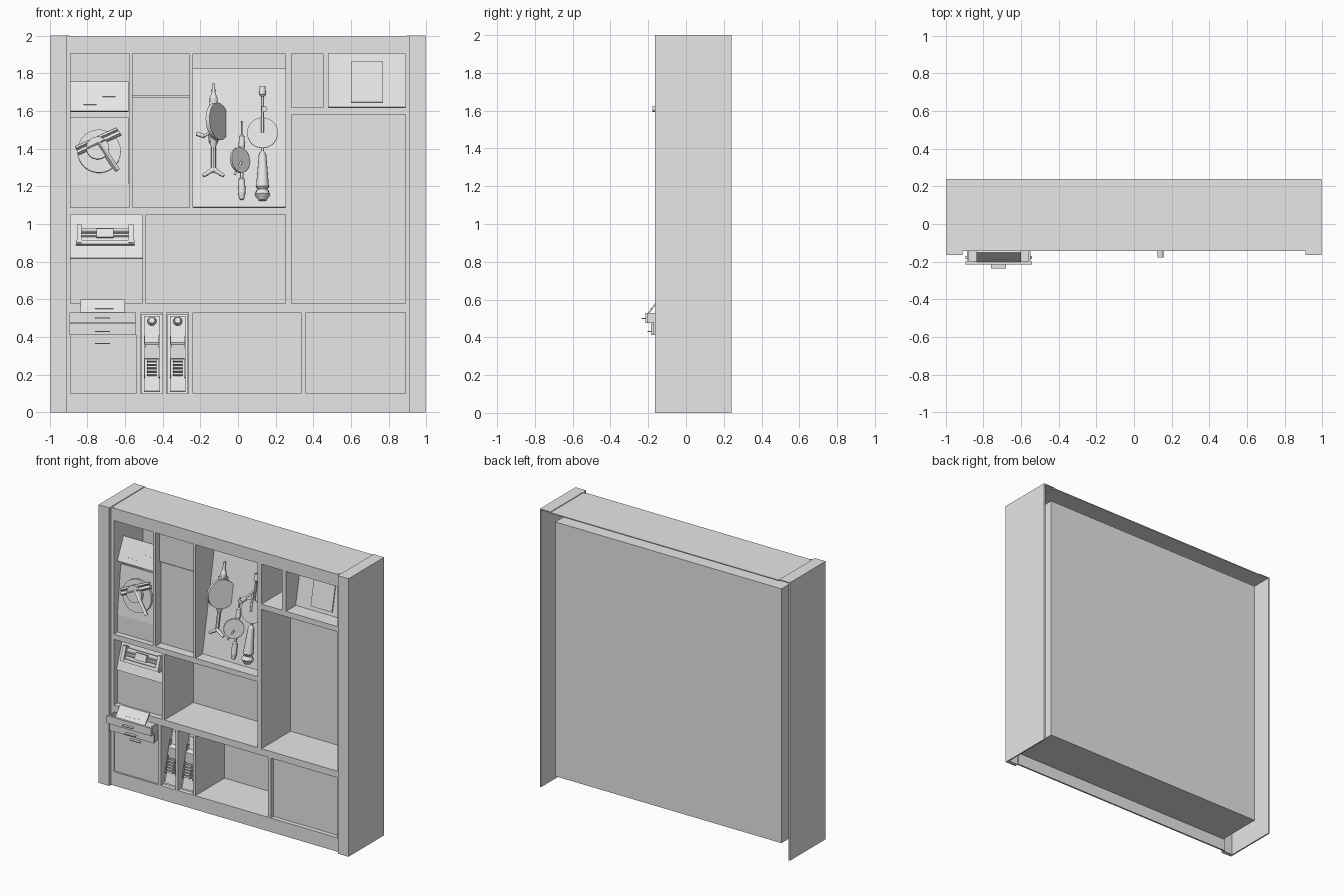
import bpy, bmesh, math
from mathutils import Vector

if "Cube" in bpy.data.objects:
    bpy.data.objects.remove(bpy.data.objects["Cube"], do_unlink=True)

grey = bpy.data.materials.new("plain_grey")
grey.use_nodes = True
grey.diffuse_color = (0.8, 0.8, 0.8, 1)
grey.node_tree.nodes["Principled BSDF"].inputs["Base Color"].default_value = (0.8, 0.8, 0.8, 1)


def finish(name, bm, smooth=False):
    bmesh.ops.recalc_face_normals(bm, faces=bm.faces)
    me = bpy.data.meshes.new(name)
    bm.to_mesh(me)
    bm.free()
    me.materials.append(grey)
    ob = bpy.data.objects.new(name, me)
    bpy.context.collection.objects.link(ob)
    if smooth:
        bpy.ops.object.select_all(action='DESELECT')
        ob.select_set(True)
        bpy.context.view_layer.objects.active = ob
        bpy.ops.object.shade_smooth_by_angle()
    return ob


def prism(name, x0, x1, yz):
    """Extrude a y-z outline along x."""
    bm = bmesh.new()
    face = bm.faces.new([bm.verts.new((x0, y, z)) for y, z in yz])
    new = bmesh.ops.extrude_face_region(bm, geom=[face])["geom"]
    verts = [v for v in new if isinstance(v, bmesh.types.BMVert)]
    bmesh.ops.translate(bm, verts=verts, vec=(x1 - x0, 0, 0))
    return finish(name, bm)


def box(name, x0, x1, y0, y1, z0, z1):
    return prism(name, x0, x1, [(y0, z0), (y1, z0), (y1, z1), (y0, z1)])


def rod(name, p, q, r1, r2=None, n=16):
    """Round or tapered bar between two points."""
    p, q = Vector(p), Vector(q)
    bm = bmesh.new()
    bmesh.ops.create_cone(bm, cap_ends=True, segments=n, radius1=r1,
                          radius2=r1 if r2 is None else r2, depth=(q - p).length)
    rot = (q - p).to_track_quat('Z', 'Y').to_matrix().to_4x4()
    bm.transform(rot)
    bmesh.ops.translate(bm, verts=bm.verts, vec=(p + q) / 2)
    return finish(name, bm, True)


class Board:
    """A leaning display board; parts sit on it at a given offset."""
    def __init__(self, name, x0, x1, z0, y0, z1, y1, thick=0.015):
        self.a, self.b = Vector((y0, z0)), Vector((y1, z1))
        d = (self.b - self.a).normalized()
        self.n = Vector((-d.y, d.x))
        self.slab(name, x0, x1, z0, z1, -thick, thick)

    def yz(self, z, off):
        t = (z - self.a.y) / (self.b.y - self.a.y)
        return self.a.lerp(self.b, t) + self.n * off

    def pt(self, x, z, off):
        return (x, *self.yz(z, off))

    def slab(self, name, x0, x1, z0, z1, off, depth):
        return prism(name, x0, x1, [self.yz(z0, off), self.yz(z1, off),
                                    self.yz(z1, off + depth), self.yz(z0, off + depth)])

    def rod(self, name, p, q, r1, r2=None, n=16):
        return rod(name, self.pt(*p), self.pt(*q), r1, r2, n)

    def lathe(self, name, x, off, profile):
        for (za, ra), (zb, rb) in zip(profile, profile[1:]):
            self.rod(name, (x, za, off), (x, zb, off), ra, rb, 12)


# Outer shell: stiles, thin sides, top and rails, open at back and below
for s, side in ((-1, "right"), (1, "left")):
    a, b, c = sorted((s * 0.91, s * 0.995))[0], sorted((s * 0.91, s * 0.995))[1], s * 0.99
    box(side + "_stile", a, b, -0.165, -0.14, 0, 2)
    box(side + "_side_panel", c - 0.005, c + 0.005, -0.14, 0.24, 0, 2)
    box(side + "_top_cap", a, b, -0.165, 0.24, 1.993, 2)
    box(side + "_carcass_wall", *sorted((s * 0.89, s * 0.9)), -0.14, 0.2, 0.09, 1.91)
    box(side + "_face_strip", *sorted((s * 0.895, s * 0.912)), -0.142, -0.13, 0, 2)
box("top_panel", -0.91, 0.91, -0.14, 0.24, 1.988, 1.995)
box("top_rail", -0.91, 0.91, -0.142, -0.13, 1.915, 1.995)
box("bottom_rail", -0.91, 0.91, -0.142, -0.13, 0, 0.1)
box("carcass_back", -0.9, 0.9, 0.19, 0.2, 0.086, 1.91)
box("carcass_top", -0.9, 0.9, -0.14, 0.2, 1.905, 1.915)
box("carcass_floor", -0.9, 0.9, -0.14, 0.2, 0.086, 0.1)

# Shelves and dividers
for name, x0, x1, z0, z1 in (
        ("lower_shelf", -0.895, 0.895, 0.53, 0.578),
        ("middle_shelf", -0.895, 0.253, 1.05, 1.088),
        ("upper_right_shelf", 0.285, 0.895, 1.58, 1.618),
        ("main_divider", 0.253, 0.285, 0.578, 1.91),
        ("upper_right_divider", 0.45, 0.48, 1.618, 1.91),
        ("left_column_divider", -0.577, -0.56, 1.088, 1.91),
        ("tool_bay_divider", -0.258, -0.24, 1.088, 1.91),
        ("middle_left_divider", -0.508, -0.487, 0.578, 1.05),
        ("drawer_divider", -0.54, -0.515, 0.1, 0.53),
        ("plane_divider", -0.4, -0.38, 0.1, 0.53),
        ("plane_bay_divider", -0.262, -0.24, 0.1, 0.53),
        ("lower_right_divider", 0.335, 0.36, 0.1, 0.53)):
    box(name, x0, x1, -0.14, 0.19, z0, z1)

# Flat fronts set into the bays
box("lower_right_door", 0.36, 0.89, -0.11, -0.095, 0.1, 0.53)
box("tall_cupboard_door", -0.56, -0.258, -0.075, -0.06, 1.088, 1.67)
box("upper_cupboard_door", -0.56, -0.258, -0.09, -0.075, 1.68, 1.91)
box("wheel_bay_front", -0.89, -0.577, -0.1, -0.085, 1.088, 1.215)
box("vise_bay_front", -0.89, -0.508, -0.1, -0.085, 0.578, 0.82)

# Drawers with handles, upper two pulled out
for i, (z0, z1, y) in enumerate(((0.475, 0.53, -0.215), (0.412, 0.472, -0.185), (0.1, 0.41, -0.13))):
    box("drawer_front", -0.895, -0.54, y, y + 0.015, z0, z1)
    box("drawer_bottom", -0.88, -0.555, y + 0.015, 0.1, z0, z0 + 0.01)
    for x in (-0.885, -0.56):
        box("drawer_side", x, x + 0.01, y + 0.015, 0.1, z0, min(z1, z0 + 0.055))
    hz = (0.5, 0.43, 0.365)[i]
    box("drawer_handle", -0.76, -0.68, y - 0.02, y, hz - 0.003, hz + 0.003)
label = Board("drawer_label", -0.835, -0.6, 0.525, -0.205, 0.6, -0.15, 0.008)
label.slab("drawer_label_strip", -0.76, -0.66, 0.55, 0.555, 0, 0.003)

# Left column display boards
sign = Board("upper_label_board", -0.89, -0.58, 1.6, -0.1, 1.755, -0.03)
sign.slab("label_line", -0.82, -0.75, 1.632, 1.637, 0, 0.004)
sign.slab("label_line", -0.72, -0.65, 1.675, 1.68, 0, 0.004)
wb = Board("wheel_board", -0.89, -0.58, 1.215, -0.1, 1.565, -0.06)
wb.rod("wheel_disc", (-0.737, 1.385, 0), (-0.737, 1.385, 0.018), 0.115, n=40)
wb.rod("wheel_hub", (-0.745, 1.4, 0.018), (-0.745, 1.4, 0.04), 0.06, n=24)
wb.rod("wheel_cross_arm", (-0.85, 1.375, 0.03), (-0.625, 1.48, 0.03), 0.014, n=4)
wb.rod("wheel_fence", (-0.86, 1.4, 0.025), (-0.64, 1.5, 0.025), 0.01, n=4)
wb.rod("wheel_long_arm", (-0.74, 1.43, 0.035), (-0.64, 1.28, 0.035), 0.015, n=4)

vb = Board("vise_board", -0.89, -0.508, 0.82, -0.11, 1.05, -0.03)
vb.slab("vise_base", -0.86, -0.55, 0.885, 0.905, 0, 0.03)
vb.slab("vise_bed", -0.83, -0.58, 0.9, 0.975, 0, 0.015)
vb.slab("vise_slide", -0.75, -0.66, 0.92, 0.965, 0.015, 0.02)
for x in (-0.855, -0.58):
    vb.slab("vise_jaw", x, x + 0.025, 0.89, 0.985, 0, 0.035)
for z in (0.93, 0.95):
    vb.rod("vise_screw", (-0.85, z, 0.02), (-0.56, z, 0.02), 0.006, n=8)

# Upper right leaning board with a sheet
sb = Board("sheet_board", 0.48, 0.89, 1.62, -0.03, 1.905, 0.03)
sb.slab("sheet", 0.6, 0.77, 1.645, 1.86, 0, 0.008)

# Hand planes on sloped rests
for x in (-0.457, -0.32):
    pb = Board("plane_rest", x - 0.056, x + 0.056, 0.1, -0.11, 0.52, -0.0)
    pb.slab("plane_sole", x - 0.042, x + 0.042, 0.11, 0.51, 0, 0.012)
    for s in (-0.042, 0.036):
        pb.slab("plane_cheek", x + s, x + s + 0.006, 0.18, 0.4, 0.012, 0.02)
    pb.rod("plane_knob_stem", (x, 0.475, 0.01), (x, 0.475, 0.04), 0.012)
    pb.rod("plane_knob", (x, 0.475, 0.035), (x, 0.475, 0.06), 0.024, 0.016)
    prism("plane_blade_cap", x - 0.036, x + 0.036,
          [pb.yz(0.37, 0.01), pb.yz(0.35, 0.045), pb.yz(0.28, 0.025), pb.yz(0.28, 0.01)])
    for k in range(5):
        z = 0.19 + k * 0.018
        pb.slab("plane_tote_rib", x - 0.025, x + 0.025, z, z + 0.011, 0.01, 0.035)

# Drill board with three hand drills
tb = Board("drill_board", -0.24, 0.253, 1.09, -0.06, 1.825, 0.08)

# Breast drill
x = -0.13
tb.lathe("breast_drill_shaft", x, 0.03, [(1.74, 0.008), (1.69, 0.01), (1.66, 0.022),
         (1.6, 0.022), (1.44, 0.026), (1.4, 0.012), (1.28, 0.012)])
tb.slab("breast_drill_frame", x - 0.025, x + 0.02, 1.43, 1.64, 0, 0.05)
tb.rod("breast_drill_gear", (x + 0.01, 1.533, 0.05), (x + 0.03, 1.533, 0.062), 0.1, n=32)
tb.rod("breast_drill_crank", (x + 0.02, 1.5, 0.06), (-0.18, 1.455, 0.06), 0.007)
tb.rod("breast_drill_grip", (-0.175, 1.455, 0.05), (-0.22, 1.47, 0.05), 0.011)
for s in (-1, 1):
    tb.rod("breast_plate", (x, 1.285, 0.03), (x + s * 0.055, 1.25, 0.03), 0.014, 0.009)

# Small drill
x = 0.02
tb.lathe("small_drill_shaft", x, 0.03, [(1.54, 0.003), (1.47, 0.004), (1.46, 0.014),
         (1.41, 0.017), (1.38, 0.009), (1.24, 0.009), (1.23, 0.017), (1.16, 0.02), (1.125, 0.012)])
tb.rod("small_drill_gear", (x - 0.015, 1.33, 0.045), (x - 0.005, 1.33, 0.055), 0.068, n=28)
tb.rod("small_drill_crank", (x, 1.32, 0.06), (x - 0.04, 1.25, 0.06), 0.006)

# Large drill with a face-on wheel and side knob
x = 0.13
tb.lathe("large_drill_shaft", x, 0.03, [(1.725, 0.016), (1.68, 0.018), (1.67, 0.008),
         (1.38, 0.009), (1.36, 0.02), (1.19, 0.034), (1.175, 0.02)])
tb.lathe("large_drill_pommel", x, 0.03, [(1.175, 0.03), (1.15, 0.042), (1.12, 0.02)])
tb.rod("large_drill_wheel", (x, 1.475, 0.04), (x, 1.475, 0.05), 0.082, n=36)
tb.rod("large_drill_crank", (x, 1.475, 0.055), (x, 1.61, 0.055), 0.007)
rod("large_drill_knob_stem", tb.pt(x, 1.61, 0.05), (0.14, -0.14, 1.61), 0.008)
rod("large_drill_knob", (0.14, -0.12, 1.61), (0.14, -0.178, 1.61), 0.016)
